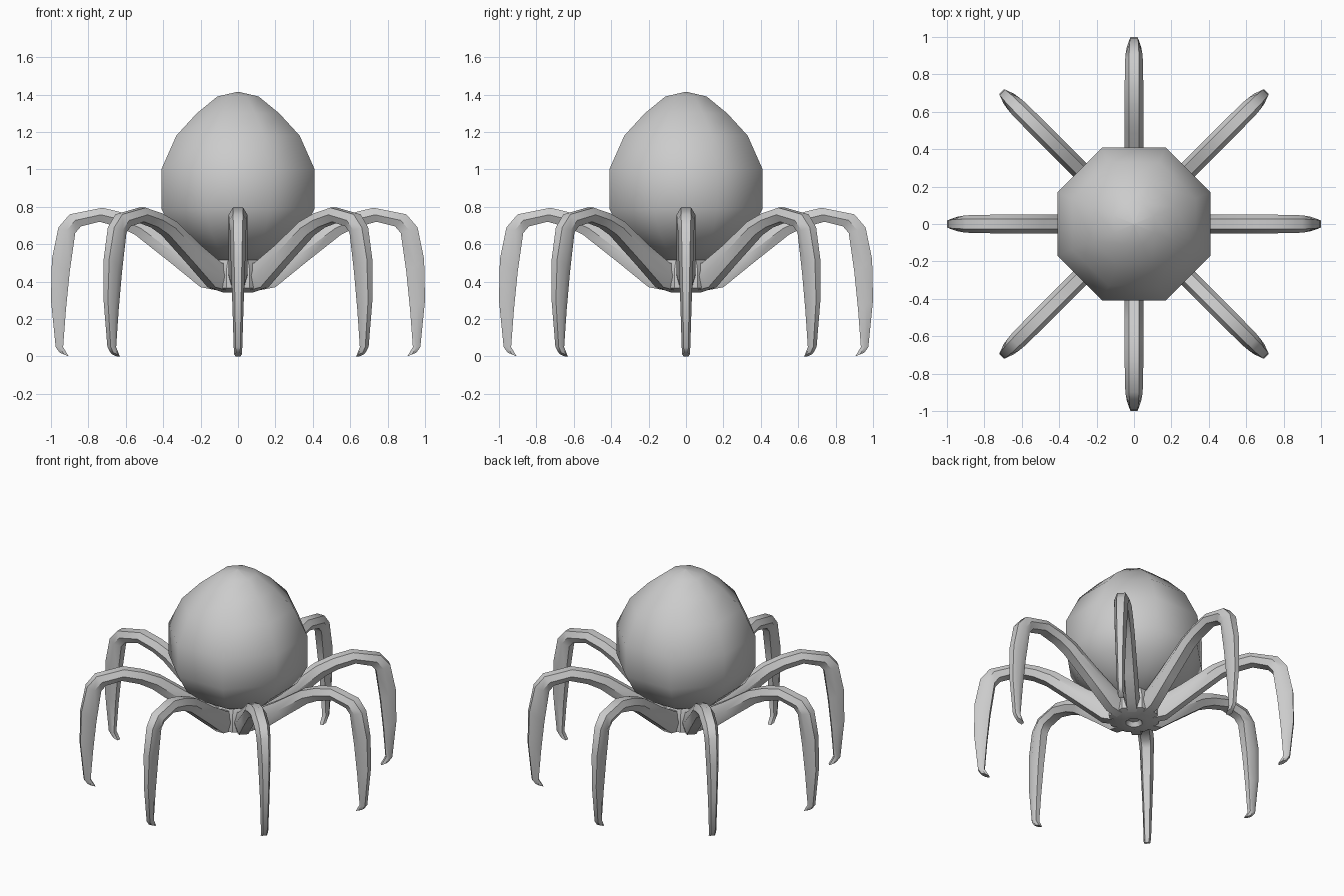
import bpy, bmesh
from math import sin, cos, pi, radians

if "Cube" in bpy.data.objects:
    bpy.data.objects.remove(bpy.data.objects["Cube"])


def finish(name, bm, angle):
    bmesh.ops.remove_doubles(bm, verts=bm.verts, dist=1e-5)
    bmesh.ops.recalc_face_normals(bm, faces=bm.faces)
    mesh = bpy.data.meshes.new(name)
    bm.to_mesh(mesh)
    bm.free()
    ob = bpy.data.objects.new(name, mesh)
    bpy.context.collection.objects.link(ob)
    bpy.ops.object.select_all(action='DESELECT')
    ob.select_set(True)
    bpy.context.view_layer.objects.active = ob
    bpy.ops.object.shade_smooth_by_angle(angle=radians(angle))
    return ob


def skin(bm, rings):
    """Bridge consecutive closed rings and cap both ends."""
    loops = [[bm.verts.new(p) for p in ring] for ring in rings]
    n = len(loops[0])
    for a, b in zip(loops, loops[1:]):
        for i in range(n):
            j = (i + 1) % n
            bm.faces.new((a[i], a[j], b[j], b[i]))
    bm.faces.new(loops[0])
    bm.faces.new(loops[-1])


def octagon(apothem, z):
    r = apothem / cos(pi / 8)
    return [(r * cos(pi / 8 + i * pi / 4), r * sin(pi / 8 + i * pi / 4), z)
            for i in range(8)]


def lathe(name, profile, angle):
    bm = bmesh.new()
    skin(bm, [octagon(r, z) for r, z in profile])
    return finish(name, bm, angle)


# egg-shaped eight-sided body
lathe("body", [(0.001, 0.5), (0.13, 0.515), (0.25, 0.575), (0.35, 0.67),
               (0.41, 0.79), (0.41, 1.0), (0.33, 1.18), (0.22, 1.3),
               (0.11, 1.39), (0.001, 1.415)], 60)

# hub joining the legs, with a recess underneath
lathe("hub", [(0.035, 0.37), (0.05, 0.342), (0.08, 0.342), (0.15, 0.365),
              (0.15, 0.46), (0.13, 0.515), (0.09, 0.48)], 40)

# leg stations: outer radius, outer z, inner radius, inner z, half width
stations = [
    (0.06, 0.49, 0.07, 0.345, 0.05),
    (0.15, 0.50, 0.20, 0.37, 0.05),
    (0.30, 0.59, 0.36, 0.50, 0.05),
    (0.49, 0.72, 0.55, 0.65, 0.05),
    (0.60, 0.765, 0.63, 0.69, 0.05),
    (0.725, 0.795, 0.74, 0.72, 0.05),
    (0.90, 0.76, 0.84, 0.695, 0.048),
    (0.96, 0.69, 0.87, 0.66, 0.044),
    (0.995, 0.52, 0.90, 0.45, 0.038),
    (1.00, 0.30, 0.92, 0.25, 0.030),
    (0.975, 0.05, 0.935, 0.05, 0.023),
    (0.953, 0.02, 0.905, 0.0, 0.02),
]


def leg(name, a):
    bm = bmesh.new()
    rings = []
    for ro, zo, ri, zi, w in stations:
        rm, zm = (ro + ri) / 2, (zo + zi) / 2
        section = [(ro, zo, 0.55 * w), (rm, zm, w), (ri, zi, 0.6 * w),
                   (ri, zi, -0.6 * w), (rm, zm, -w), (ro, zo, -0.55 * w)]
        rings.append([(r * cos(a) - t * sin(a), r * sin(a) + t * cos(a), z)
                      for r, z, t in section])
    skin(bm, rings)
    return finish(name, bm, 45)


# eight radial legs
for i in range(8):
    leg(f"leg_{i + 1}", i * pi / 4)
